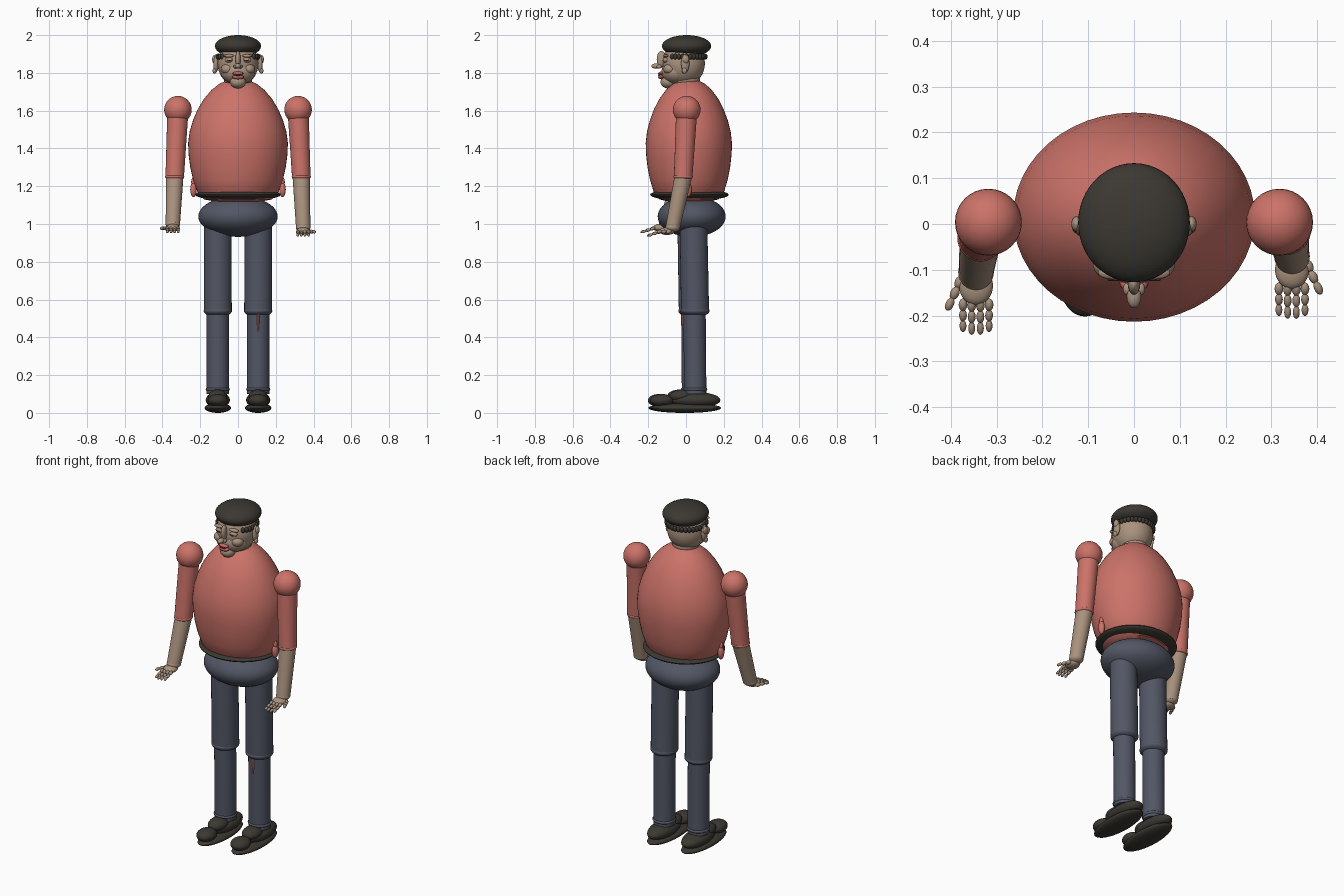
import bpy, bmesh, math
from mathutils import Vector, Matrix

old = bpy.data.objects.get("Cube")
if old:
    bpy.data.objects.remove(old, do_unlink=True)


def material(name, rgb):
    m = bpy.data.materials.new(name)
    m.use_nodes = True
    m.diffuse_color = (*rgb, 1)
    m.node_tree.nodes["Principled BSDF"].inputs["Base Color"].default_value = (*rgb, 1)
    return m


RED = material("shirt_red", (0.60, 0.17, 0.14))
BLUE = material("trouser_slate", (0.085, 0.095, 0.13))
BLACK = material("cap_and_shoe_black", (0.045, 0.04, 0.032))
SKIN = material("skin_tan", (0.40, 0.29, 0.21))
LIP = material("lip_red", (0.55, 0.13, 0.12))


def finish(name, bm, mat, sharp=40):
    """Turn a bmesh into a smooth shaded object, keeping hard rims."""
    bmesh.ops.recalc_face_normals(bm, faces=bm.faces)
    for f in bm.faces:
        f.smooth = True
    for e in bm.edges:
        if len(e.link_faces) == 2 and e.calc_face_angle(0) > math.radians(sharp):
            e.smooth = False
    me = bpy.data.meshes.new(name)
    bm.to_mesh(me)
    bm.free()
    me.materials.append(mat)
    ob = bpy.data.objects.new(name, me)
    bpy.context.collection.objects.link(ob)
    return ob


def ball(name, loc, radii, mat, tilt=0, seg=32):
    """Ellipsoid, optionally tilted about x."""
    bm = bmesh.new()
    mtx = Matrix.Translation(loc) @ Matrix.Rotation(tilt, 4, 'X') @ Matrix.Diagonal((*radii, 1))
    bmesh.ops.create_uvsphere(bm, u_segments=seg, v_segments=seg // 2, radius=1, matrix=mtx)
    return finish(name, bm, mat)


def limb(name, a, b, ra, rb, mat, seg=32):
    """Tapered cylinder from a to b."""
    a, b = Vector(a), Vector(b)
    d = b - a
    bm = bmesh.new()
    mtx = Matrix.Translation((a + b) / 2) @ d.to_track_quat('Z', 'Y').to_matrix().to_4x4()
    bmesh.ops.create_cone(bm, cap_ends=True, segments=seg, radius1=ra, radius2=rb,
                          depth=d.length, matrix=mtx)
    return finish(name, bm, mat)


def bone(name, a, b, r, mat):
    """Small ellipsoid stretched between two points."""
    a, b = Vector(a), Vector(b)
    d = b - a
    bm = bmesh.new()
    mtx = (Matrix.Translation((a + b) / 2) @ d.to_track_quat('Z', 'Y').to_matrix().to_4x4()
           @ Matrix.Diagonal((r, r, d.length * 0.58, 1)))
    bmesh.ops.create_uvsphere(bm, u_segments=12, v_segments=8, radius=1, matrix=mtx)
    return finish(name, bm, mat)


def lathe(name, profile, centre_y, depth, mat, seg=48):
    """Revolve (radius, height) points about z, squashed in depth."""
    bm = bmesh.new()
    vs = [bm.verts.new((r, 0, z)) for r, z in profile]
    es = [bm.edges.new(p) for p in zip(vs, vs[1:])]
    bmesh.ops.spin(bm, geom=vs + es, cent=(0, 0, 0), axis=(0, 0, 1),
                   angle=math.tau, steps=seg)
    bmesh.ops.remove_doubles(bm, verts=bm.verts, dist=0.0005)
    bmesh.ops.transform(bm, verts=bm.verts,
                        matrix=Matrix.Translation((0, centre_y, 0)) @ Matrix.Diagonal((1, depth, 1, 1)))
    return finish(name, bm, mat)


# Body: egg-shaped shirt, belt and hips
lathe("shirt", [(0, 1.77), (0.05, 1.763), (0.098, 1.743), (0.14, 1.71), (0.18, 1.663),
                (0.212, 1.61), (0.238, 1.55), (0.256, 1.49), (0.264, 1.43), (0.262, 1.37),
                (0.253, 1.3), (0.238, 1.235), (0.215, 1.17), (0.18, 1.13), (0.1, 1.115),
                (0, 1.11)], 0.015, 0.865, RED)
ball("belt", (0, 0.018, 1.155), (0.226, 0.208, 0.032), BLACK, seg=48)
ball("hips", (0, 0.03, 1.04), (0.21, 0.18, 0.108), BLUE, seg=48)

# Legs and shoes
for side, s, y, foot in (("left", 1, 0.045, 0.012), ("right", -1, 0.033, 0)):
    x = 0.107 * s
    limb(side + "_thigh", (x, y - 0.006, 1.04), (x, y + 0.003, 0.54), 0.073, 0.074, BLUE)
    ball(side + "_knee", (x, y + 0.003, 0.54), (0.075, 0.077, 0.032), BLUE)
    limb(side + "_shin", (x, y, 0.56), (x, y + 0.004, 0.1), 0.059, 0.059, BLUE)
    ball(side + "_ankle_cuff", (x, y + 0.004, 0.125), (0.064, 0.064, 0.02), BLUE)
    ball(side + "_sole", (x, foot - 0.013, 0.026), (0.07, 0.187, 0.026), BLACK)
    ball(side + "_toe_cap", (x, foot - 0.14, 0.066), (0.052, 0.062, 0.034), BLACK)
    ball(side + "_shoe_upper", (x, foot + 0.04, 0.068), (0.064, 0.13, 0.042), BLACK)
    ball(side + "_shoe_tongue", (x, foot - 0.03, 0.088), (0.05, 0.07, 0.036), BLACK)
    # Hanging shirt tails beside the belt
    ball(side + "_shirt_tail_top", (0.236 * s, 0.01, 1.222), (0.012, 0.012, 0.025), RED, seg=16)
    ball(side + "_shirt_tail", (0.236 * s, 0.01, 1.182), (0.017, 0.02, 0.04), RED, seg=16)
ball("shin_patch", (0.107, -0.012, 0.495), (0.006, 0.009, 0.066), RED, seg=16)

# Arms and hands
for side, s, elbow_y, wrist_y, hand_z in (("left", 1, -0.015, -0.07, 0.962),
                                          ("right", -1, -0.03, -0.105, 0.98)):
    shoulder = (0.318 * s, 0.004, 1.605)
    elbow = (0.335 * s, elbow_y, 1.25)
    wrist = (0.345 * s, wrist_y, hand_z + 0.02)
    ball(side + "_shoulder", shoulder, (0.073, 0.073, 0.073), RED)
    limb(side + "_sleeve", shoulder, elbow, 0.056, 0.049, RED)
    ball(side + "_sleeve_cuff", elbow, (0.051, 0.052, 0.018), RED)
    limb(side + "_forearm", elbow, wrist, 0.046, 0.038, SKIN)
    ball(side + "_wrist", wrist, (0.039, 0.039, 0.025), SKIN)
    ball(side + "_palm", (wrist[0], wrist_y - 0.03, hand_z), (0.037, 0.042, 0.02), SKIN)
    for i in range(4):
        fx = wrist[0] + (i - 1.5) * 0.019
        reach = 0.025 if i in (1, 2) else 0.023
        for j in range(3):
            a = (fx, wrist_y - 0.06 - j * reach, hand_z - 0.008 * j)
            b = (fx, a[1] - reach, a[2] - 0.008)
            bone(f"{side}_finger_{i + 1}_joint_{j + 1}", a, b, 0.0095 - j * 0.001, SKIN)
    for j in range(3):
        a = Vector((wrist[0] + s * (0.03 + 0.011 * j), wrist_y - 0.01 - 0.024 * j, hand_z))
        b = a + Vector((0.011 * s, -0.024, -0.005))
        bone(f"{side}_thumb_joint_{j + 1}", a, b, 0.011 - j * 0.001, SKIN)

# Head
ball("skull", (0, -0.012, 1.85), (0.108, 0.112, 0.12), SKIN, seg=40)
ball("jaw", (0, -0.052, 1.805), (0.092, 0.078, 0.066), SKIN)
ball("chin", (0, -0.095, 1.752), (0.042, 0.04, 0.034), SKIN)
ball("neck", (0, 0.0, 1.765), (0.075, 0.075, 0.05), SKIN)
ball("nose_bridge", (0, -0.13, 1.872), (0.014, 0.025, 0.045), SKIN, seg=16)
ball("nose_tip", (0, -0.158, 1.836), (0.016, 0.026, 0.014), SKIN, seg=16)
ball("upper_lip", (0, -0.132, 1.797), (0.03, 0.016, 0.01), LIP, seg=16)
ball("lower_lip", (0, -0.13, 1.778), (0.032, 0.018, 0.012), LIP, seg=16)
ball("mouth_gap", (0, -0.142, 1.788), (0.02, 0.006, 0.004), BLACK, seg=16)
for side, s in (("left", 1), ("right", -1)):
    ball(side + "_nostril", (0.014 * s, -0.142, 1.833), (0.01, 0.014, 0.01), SKIN, seg=16)
    ball(side + "_cheek", (0.055 * s, -0.085, 1.82), (0.035, 0.035, 0.028), SKIN)
    ball(side + "_eyelid", (0.045 * s, -0.107, 1.868), (0.024, 0.016, 0.014), SKIN, seg=16)
    ball(side + "_brow", (0.047 * s, -0.106, 1.89), (0.032, 0.015, 0.009), SKIN, seg=16)
    ball(side + "_eye_slit", (0.045 * s, -0.122, 1.866), (0.014, 0.003, 0.002), BLACK, seg=16)
    ball(side + "_ear", (0.117 * s, -0.004, 1.85), (0.014, 0.022, 0.048), SKIN, seg=20)
    ball(side + "_ear_rim", (0.126 * s, 0.0, 1.872), (0.011, 0.017, 0.022), SKIN, seg=16)
    ball(side + "_ear_lobe", (0.124 * s, -0.008, 1.812), (0.011, 0.013, 0.016), SKIN, seg=16)

# Cap and the fringe of curls beneath it
ball("cap", (0, 0.003, 1.942), (0.122, 0.13, 0.058), BLACK, seg=48)
for i in range(25):
    t = math.radians(-40 + i * 260 / 24)
    ball(f"hair_curl_{i + 1}", (0.107 * math.cos(t), 0.106 * math.sin(t) - 0.004, 1.886),
         (0.012, 0.012, 0.016), BLACK, seg=12)
